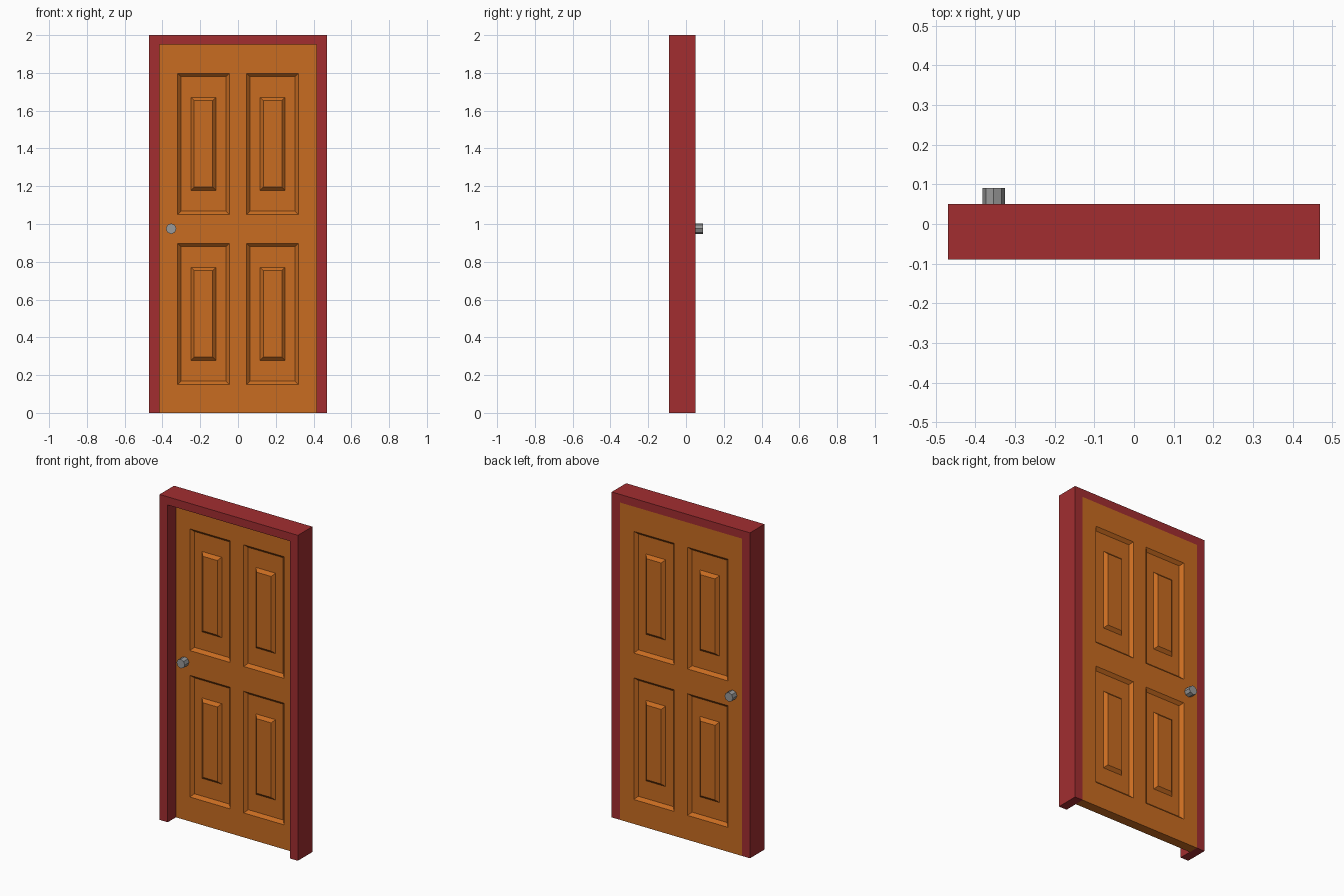
import bpy, bmesh
from math import radians
from mathutils import Matrix

if "Cube" in bpy.data.objects:
    bpy.data.objects.remove(bpy.data.objects["Cube"], do_unlink=True)


def material(name, rgb):
    m = bpy.data.materials.new(name)
    m.use_nodes = True
    m.diffuse_color = (*rgb, 1)
    m.node_tree.nodes["Principled BSDF"].inputs["Base Color"].default_value = (*rgb, 1)
    return m


def finish(name, bm, mat):
    bmesh.ops.remove_doubles(bm, verts=bm.verts[:], dist=0.0001)
    bmesh.ops.recalc_face_normals(bm, faces=bm.faces[:])
    me = bpy.data.meshes.new(name)
    bm.to_mesh(me)
    bm.free()
    me.materials.append(mat)
    ob = bpy.data.objects.new(name, me)
    bpy.context.collection.objects.link(ob)
    return ob


red = material("frame red", (0.36, 0.027, 0.03))
orange = material("door orange", (0.58, 0.15, 0.015))
grey = material("knob grey", (0.32, 0.32, 0.32))

FRONT, BACK = -0.01, 0.05
KNOB_X, KNOB_Z = -0.354, 0.975

# Frame: an upside-down U profile, extruded through the wall depth
bm = bmesh.new()
half = [(0.47, 0), (0.47, 2), (0.415, 1.95), (0.415, 0)]
outline = [half[0], half[1], (-0.47, 2), (-0.47, 0),
           (-0.415, 0), (-0.415, 1.95), half[2], half[3]]
face = bm.faces.new([bm.verts.new((x, -0.09, z)) for x, z in outline])
ext = bmesh.ops.extrude_face_region(bm, geom=[face])
moved = [v for v in ext["geom"] if isinstance(v, bmesh.types.BMVert)]
bmesh.ops.translate(bm, verts=moved, vec=(0, BACK + 0.09, 0))
finish("door_frame", bm, red)

# Door leaf: a grid of stiles and rails whose panel cells hold moulded steps
XS = [-0.415, -0.32, -0.046, 0.046, 0.32, 0.415]
ZS = [0.0, 0.15, 0.898, 1.05, 1.798, 1.95]
# each step: inset in x, inset in z, depth below the surface
STEPS = [(0, 0, 0), (0.018, 0.018, 0.018), (0.07, 0.127, 0.018), (0.088, 0.145, 0)]
bm = bmesh.new()


def quad(*pts):
    bm.faces.new([bm.verts.new(p) for p in pts])


def panel(x0, x1, z0, z1, y, inward):
    rings = []
    for dx, dz, d in STEPS:
        a, b, c, e = x0 + dx, x1 - dx, z0 + dz, z1 - dz
        yy = y + inward * d
        rings.append([(a, yy, c), (b, yy, c), (b, yy, e), (a, yy, e)])
    for lo, hi in zip(rings, rings[1:]):
        for k in range(4):
            n = (k + 1) % 4
            quad(lo[k], lo[n], hi[n], hi[k])
    quad(*rings[-1])


for y, inward in ((FRONT, 1), (BACK, -1)):
    for i, (x0, x1) in enumerate(zip(XS, XS[1:])):
        for j, (z0, z1) in enumerate(zip(ZS, ZS[1:])):
            if i % 2 and j % 2:
                panel(x0, x1, z0, z1, y, inward)
            else:
                quad((x0, y, z0), (x1, y, z0), (x1, y, z1), (x0, y, z1))
# edges of the leaf
for z in (ZS[0], ZS[-1]):
    for x0, x1 in zip(XS, XS[1:]):
        quad((x0, FRONT, z), (x1, FRONT, z), (x1, BACK, z), (x0, BACK, z))
for x in (XS[0], XS[-1]):
    for z0, z1 in zip(ZS, ZS[1:]):
        quad((x, FRONT, z0), (x, FRONT, z1), (x, BACK, z1), (x, BACK, z0))
finish("door_leaf", bm, orange)

# Knobs: one eight-sided cylinder on each side
for name, y in (("front_knob", FRONT - 0.02), ("back_knob", BACK + 0.02)):
    bm = bmesh.new()
    bmesh.ops.create_cone(
        bm, cap_ends=True, segments=8, radius1=0.028, radius2=0.028, depth=0.042,
        matrix=Matrix.Translation((KNOB_X, y, KNOB_Z)) @ Matrix.Rotation(radians(90), 4, "X"))
    finish(name, bm, grey)
